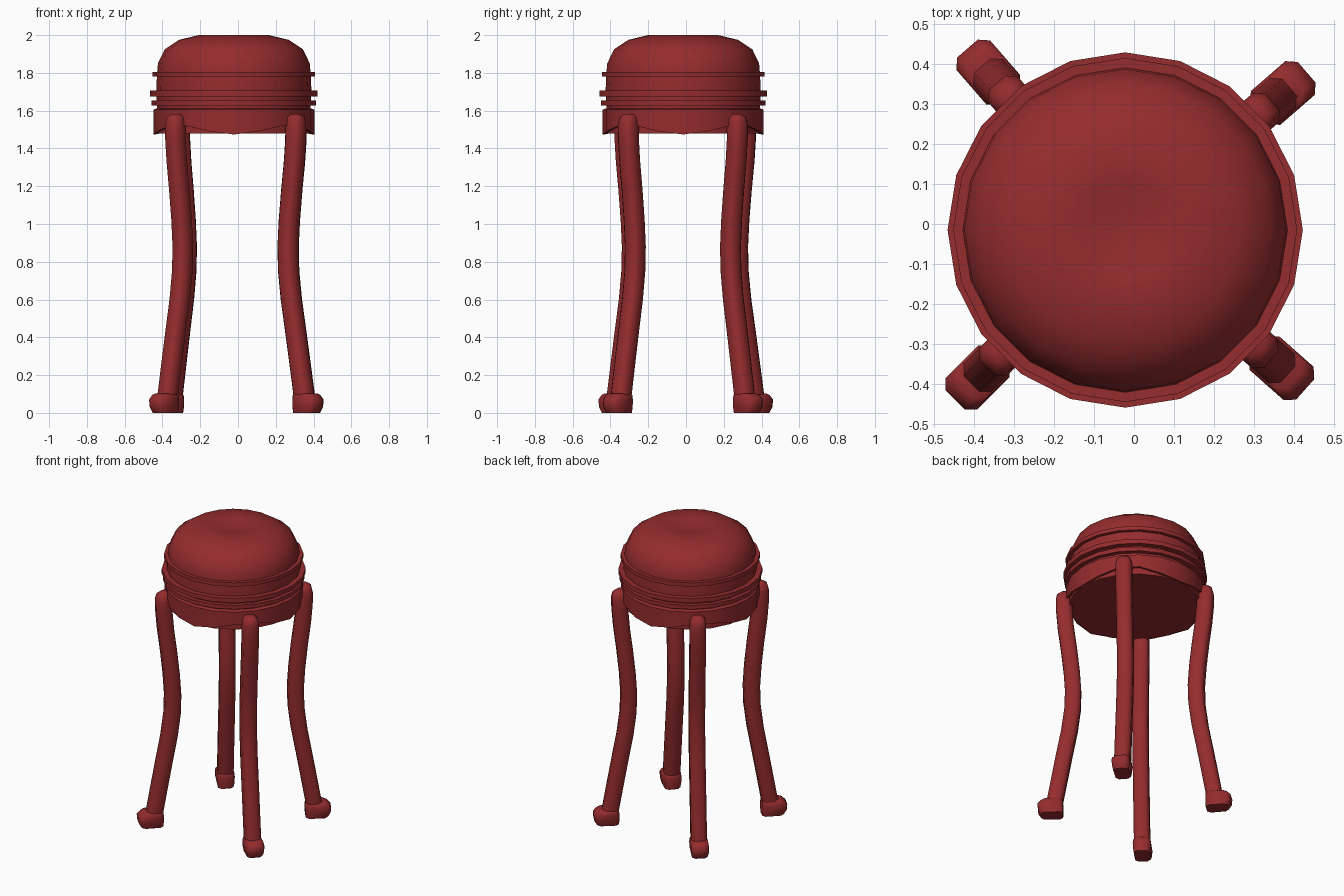
import bpy, bmesh
from math import sin, cos, pi, radians
from mathutils import Vector

if "Cube" in bpy.data.objects:
    bpy.data.objects.remove(bpy.data.objects["Cube"])

CX, CY, SIDES = -0.022, -0.015, 20
red = bpy.data.materials.new("red_finish")
red.diffuse_color = (0.30, 0.025, 0.027, 1)
red.use_nodes = True
red.node_tree.nodes["Principled BSDF"].inputs["Base Color"].default_value = red.diffuse_color


def finish(name, bm, angle=40):
    bmesh.ops.recalc_face_normals(bm, faces=bm.faces)
    me = bpy.data.meshes.new(name)
    bm.to_mesh(me)
    bm.free()
    ob = bpy.data.objects.new(name, me)
    bpy.context.collection.objects.link(ob)
    me.materials.append(red)
    bpy.ops.object.select_all(action='DESELECT')
    ob.select_set(True)
    bpy.context.view_layer.objects.active = ob
    bpy.ops.object.shade_smooth_by_angle(angle=radians(angle))
    return ob


def skin(bm, loops, cap_ends=True, closed=False):
    """Bridge a list of equal-length point loops with quads."""
    rows = [[bm.verts.new(p) for p in loop] for loop in loops]
    pairs = list(zip(rows, rows[1:])) + ([(rows[-1], rows[0])] if closed else [])
    n = len(rows[0])
    for a, b in pairs:
        for i in range(n):
            j = (i + 1) % n
            bm.faces.new((a[i], a[j], b[j], b[i]))
    if cap_ends and not closed:
        bm.faces.new(rows[0])
        bm.faces.new(rows[-1])


def ring(r, z, wave=0.0):
    pts = []
    for i in range(SIDES):
        a = 2 * pi * i / SIDES
        pts.append(Vector((CX + r * cos(a), CY + r * sin(a),
                           z + wave * (1 - cos(4 * a)) / 2)))
    return pts


def lathe(name, profile, closed=False, angle=40):
    bm = bmesh.new()
    skin(bm, [ring(*p) for p in profile], closed=closed)
    return finish(name, bm, angle)


# Domed cushion with a shallow dimple
lathe("seat_cushion", [(0.405, 1.60), (0.411, 1.70), (0.407, 1.79), (0.402, 1.85),
                       (0.366, 1.925), (0.29, 1.975), (0.185, 2.0),
                       (0.12, 1.995), (0.06, 1.985), (0.01, 1.982)])

# Piping bands around the cushion
for k, (r, z0, z1) in enumerate([(0.430, 1.78, 1.806), (0.444, 1.676, 1.706),
                                 (0.435, 1.628, 1.655)]):
    lathe(f"seat_band_{k + 1}", [(0.38, z0), (r, z0), (r, z1), (0.38, z1)], closed=True)

# Skirt with a scalloped lower edge, and the underside panel
lathe("seat_skirt", [(0.40, 1.476, 0.05), (0.426, 1.474, 0.05),
                     (0.426, 1.605), (0.40, 1.615)], closed=True)
lathe("seat_underside", [(0.408, 1.478), (0.408, 1.52)])


def section(width, depth, c):
    """Rectangle with chamfered corners, as (radial, tangential) pairs."""
    w, d = width / 2, depth / 2
    return [(d, -w + c), (d, w - c), (d - c, w), (-d + c, w),
            (-d, w - c), (-d, -w + c), (-d + c, -w), (d - c, -w)]


def radial_part(name, stations, angle_deg):
    """Loft stations (radius, z, width, depth, chamfer) out along one direction."""
    a = radians(angle_deg)
    out, side = Vector((cos(a), sin(a), 0)), Vector((-sin(a), cos(a), 0))
    base = Vector((CX, CY, 0))
    loops = [[base + out * (r + u) + side * v + Vector((0, 0, z))
              for u, v in section(w, d, c)] for r, z, w, d, c in stations]
    bm = bmesh.new()
    skin(bm, loops)
    return finish(name, bm, 46)


# Curved leg centreline: radius, height
path = [(0.507, 0.03), (0.494, 0.10), (0.468, 0.25), (0.438, 0.42), (0.405, 0.60),
        (0.386, 0.75), (0.382, 0.88), (0.391, 1.02), (0.408, 1.18), (0.427, 1.33),
        (0.437, 1.45), (0.438, 1.53)]
leg = [(r, z, 0.098, 0.10, 0.022) for r, z in path]
leg += [(0.437, 1.565, 0.086, 0.085, 0.022), (0.433, 1.583, 0.05, 0.05, 0.014)]

# Block foot projecting outward
foot = [(0.512, 0.0, 0.096, 0.135, 0.02), (0.520, 0.03, 0.108, 0.155, 0.022),
        (0.522, 0.07, 0.112, 0.158, 0.022), (0.512, 0.095, 0.106, 0.135, 0.022),
        (0.508, 0.102, 0.09, 0.115, 0.02)]

for label, ang in [("back_right", 41), ("back_left", 131),
                   ("front_left", 225), ("front_right", -41.5)]:
    radial_part(label + "_leg", leg, ang)
    radial_part(label + "_foot", foot, ang)
